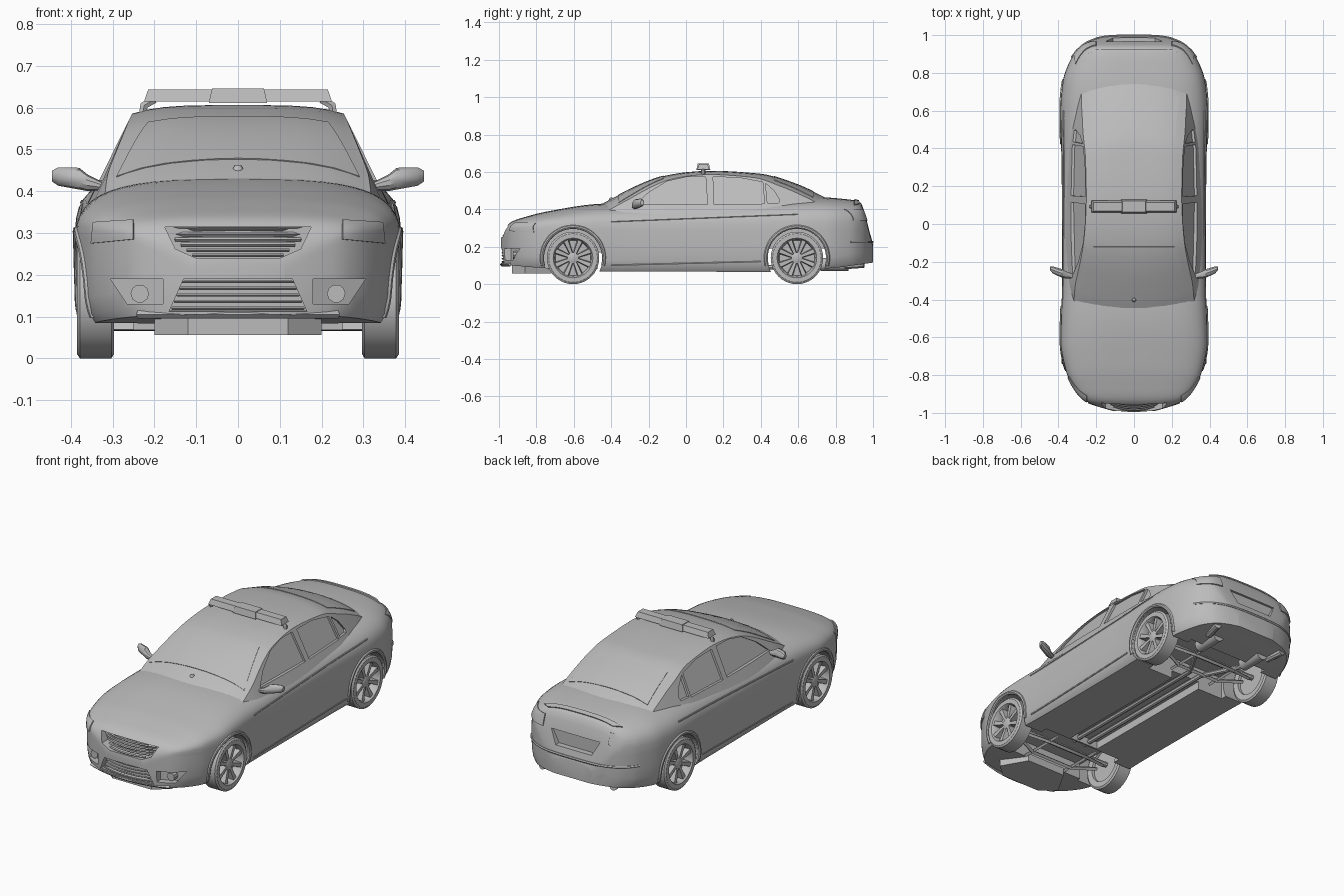
import bpy, bmesh, math
from mathutils import Vector
from mathutils.bvhtree import BVHTree

if "Cube" in bpy.data.objects:
    bpy.data.objects.remove(bpy.data.objects["Cube"])

GREY = (0.5, 0.5, 0.5, 1)
paint = bpy.data.materials.new("grey_paint")
paint.use_nodes = True
paint.diffuse_color = GREY
paint.node_tree.nodes["Principled BSDF"].inputs["Base Color"].default_value = GREY
parts = []


def keep(name, data):
    ob = bpy.data.objects.new(name, data)
    bpy.context.collection.objects.link(ob)
    data.materials.append(paint)
    parts.append(ob)
    return ob


def mesh(name, verts, faces):
    me = bpy.data.meshes.new(name)
    me.from_pydata([tuple(v) for v in verts], [], faces)
    bm = bmesh.new()
    bm.from_mesh(me)
    bmesh.ops.recalc_face_normals(bm, faces=bm.faces)
    bm.to_mesh(me)
    bm.free()
    return keep(name, me)


def loft(name, rings, caps=True, wrap=False):
    n, m = len(rings[0]), len(rings)
    faces = [(i * n + j, i * n + (j + 1) % n, (i + 1) % m * n + (j + 1) % n, (i + 1) % m * n + j)
             for i in range(m if wrap else m - 1) for j in range(n)]
    if caps and not wrap:
        faces += [tuple(range(n)), tuple(range((m - 1) * n, m * n))]
    return mesh(name, [p for r in rings for p in r], faces)


def box(name, x0, x1, y0, y1, z0, z1, taper=0):
    lo = [(x0, y0, z0), (x1, y0, z0), (x1, y1, z0), (x0, y1, z0)]
    t = taper
    hi = [(x0 + t, y0 + t, z1), (x1 - t, y0 + t, z1), (x1 - t, y1 - t, z1), (x0 + t, y1 - t, z1)]
    return loft(name, [lo, hi])


def tube(name, path, r, res=2, cyclic=False):
    cu = bpy.data.curves.new(name, "CURVE")
    cu.dimensions = "3D"
    cu.bevel_depth, cu.bevel_resolution, cu.use_fill_caps = r, res, True
    sp = cu.splines.new("POLY")
    sp.points.add(len(path) - 1)
    for p, c in zip(sp.points, path):
        p.co = (*c, 1)
    sp.use_cyclic_u = cyclic
    return keep(name, cu)


def cut(ob, cutter):
    mod = ob.modifiers.new("cut", "BOOLEAN")
    mod.operation, mod.solver, mod.object = "DIFFERENCE", "EXACT", cutter
    bpy.context.view_layer.objects.active = ob
    bpy.ops.object.modifier_apply(modifier=mod.name)
    parts.remove(cutter)
    bpy.data.objects.remove(cutter)


def curve(*pts):
    """Monotone smooth curve through the points."""
    d = [(b[1] - a[1]) / (b[0] - a[0]) for a, b in zip(pts, pts[1:])]
    m = [d[0]] + [2 * p * q / (p + q) if p * q > 0 else 0 for p, q in zip(d, d[1:])] + [d[-1]]

    def f(t):
        t = min(max(t, pts[0][0]), pts[-1][0])
        i = next(k for k in range(len(d)) if t <= pts[k + 1][0])
        h = pts[i + 1][0] - pts[i][0]
        s = (t - pts[i][0]) / h
        return ((1 + 2 * s) * (1 - s) ** 2 * pts[i][1] + s * (1 - s) ** 2 * h * m[i]
                + s * s * (3 - 2 * s) * pts[i + 1][1] + s * s * (s - 1) * h * m[i + 1])
    return f


def mirrored(half, y):
    return [(x, y, z) for x, z in half] + [(-x, y, z) for x, z in half[-2:0:-1]]


# Lower body
deck = curve((-.99, .25), (-.97, .295), (-.93, .335), (-.85, .362), (-.75, .387), (-.45, .43),
             (0, .44), (.7, .465), (.85, .455), (.93, .44), (.955, .385), (.98, .29), (1, .21))
width = curve((-.99, .11), (-.97, .18), (-.94, .25), (-.88, .31), (-.78, .36), (-.62, .388),
              (-.3, .381), (.3, .383), (.6, .39), (.75, .378), (.88, .33), (.95, .265), (.98, .2), (1, .12))
floor = curve((-.99, .105), (-.75, .085), (-.43, .068), (.43, .066), (.77, .085), (1, .115))
rings = []
for i in range(81):
    y = .005 - .995 * math.cos(math.pi * i / 80)
    w, zt, zb = width(y), deck(y), floor(y)
    belt = min(.29, zt - .05)
    half = [(0, zb), (w * .5, zb), (w * .93, zb), (w * .97, zb + .02), (w * .995, zb + .06)]
    half += [(w * 1, belt * .45 + .11 * .55 + .02)] if belt > .2 else [(w, belt - .02)]
    for k in range(13):
        a = math.pi / 2 * k / 12
        half.append((w * max(math.cos(a), 0) ** .667 if k < 12 else 0,
                     belt + (zt - belt) * math.sin(a) ** .667))
    rings.append(mirrored(half, y))
body = loft("body", rings)

# Cabin
roof = curve((-.48, .41), (-.42, .445), (-.19, .555), (-.11, .58), (.02, .6), (.13, .606),
             (.4, .59), (.56, .545), (.72, .475), (.8, .43))
base = curve((-.48, .3), (-.3, .335), (0, .346), (.4, .342), (.6, .318), (.8, .27))


def wall(y, z):
    return base(y) - (z - .4) * .5


rings = []
for i in range(49):
    y = -.48 + 1.28 * i / 48

    def top(u):
        lean = min(max((y - .1) / .4, -1), 1)
        return max(roof(y + .06 * u * u * lean) - .02 * u ** 4, .365)
    e = top(1)
    half = [(0, .35)] + [(wall(y, z), z) for z in (.35 + (e - .35) * k / 6 for k in range(7))]
    half += [(wall(y, e) * u - .004 * (u > .9), top(u)) for u in (.94, .85, .7, .5, .25, 0)]
    rings.append(mirrored(half, y))
cabin = loft("cabin", rings)
tree = {}
for key, ob in (("body", body), ("cabin", cabin)):
    tree[key] = BVHTree.FromPolygons([v.co for v in ob.data.vertices],
                                     [p.vertices for p in ob.data.polygons])


def hit(key, start, way, lift):
    p, n, _, _ = tree[key].ray_cast(Vector(start), Vector(way))
    if p is None:
        p, n, _, _ = tree[key].find_nearest(Vector(start))
    return p - Vector(way) * lift


def patch(name, key, corners, start, way, lift=.004, n=10):
    """Thin plate projected onto a surface; start maps a flat point to a ray origin."""
    a, b, c, d = [Vector(p) for p in corners]
    grid = []
    for i in range(n + 1):
        for j in range(n + 1):
            s, t = i / n, j / n
            p = a.lerp(b, s).lerp(d.lerp(c, s), t)
            grid.append(hit(key, start(p), way, lift))
    m = n + 1
    ob = mesh(name, grid, [(i * m + j, i * m + j + 1, (i + 1) * m + j + 1, (i + 1) * m + j)
                           for i in range(n) for j in range(n)])
    mod = ob.modifiers.new("plate", "SOLIDIFY")
    mod.thickness, mod.offset = .006, 0


# Side windows, recessed in the cabin
windows = [[(-.27, .425), (-.2, .49), (-.1, .55), (0, .572), (.105, .574), (.115, .425)],
           [(.15, .425), (.145, .573), (.28, .57), (.41, .545), (.42, .43)],
           [(.435, .435), (.425, .54), (.47, .5), (.5, .45), (.495, .435)]]
for s in (1, -1):
    for o in windows:
        cut(cabin, loft("window_cutter", [[(s * (wall(y, z) + d), y, z) for y, z in o]
                                          for d in (-.013, .08)]))

# Windscreen, rear glass, lamps and boot panel
sky, ahead, behind = (lambda p: (p.x, p.y, 1)), (lambda p: (p.x, -2, p.y)), (lambda p: (p.x, 2, p.y))
patch("windscreen", "cabin", [(-.29, -.36), (.29, -.36), (.215, -.12), (-.215, -.12)], sky, (0, 0, -1), 0)
patch("rear_glass", "cabin", [(-.215, .47), (.215, .47), (.24, .68), (-.24, .68)], sky, (0, 0, -1), 0)
patch("boot_lip", "body", [(-.24, .9), (.24, .9), (.2, .925), (-.2, .925)], sky, (0, 0, -1))
for s, side in ((1, "left"), (-1, "right")):
    patch(side + "_headlamp", "body", [(s * .25, .285), (s * .35, .275), (s * .345, .325), (s * .25, .33)],
          ahead, (0, 1, 0))
    patch(side + "_tail_lamp", "body", [(s * .2, .34), (s * .32, .34), (s * .31, .4), (s * .2, .4)],
          behind, (0, -1, 0))
    # Belt crease and sill seam
    for label, za, zb, ya, yb in (("belt_line", .335, .375, -.4, .6), ("sill_line", .1, .12, -.4, .4)):
        path = [(s, ya + (yb - ya) * k / 20, za + (zb - za) * k / 20) for k in range(21)]
        tube(side + "_" + label, [hit("body", p, (-s, 0, 0), 0) for p in path], .004, 1)
tube("rear_bumper_crease", [hit("body", (.33 * k / 12, 2, .225), (0, -1, 0), 0)
                            for k in range(-12, 13)], .007, 1)

# Wheel wells, grille, intakes, plate recess and underside bays
AXLES = {"front": -.604, "rear": .593}
for y in AXLES.values():
    for s in (1, -1):
        cut(body, loft("well_cutter", [[(s * x, y + .158 * math.cos(a), .14 + .158 * math.sin(a))
                                        for a in (math.tau * k / 48 for k in range(48))] for x in (.24, .5)]))


def cut_front(outline, depth):
    cut(body, loft("front_cutter", [[(x, y, z) for x, z in outline] for y in (-1.2, depth)]))


cut_front([(-.175, .314), (.175, .314), (.15, .262), (.1, .24), (-.1, .24), (-.15, .262)], -.925)
cut_front([(-.13, .19), (.13, .19), (.165, .112), (-.165, .112)], -.93)
for s in (1, -1):
    cut(body, loft("intake_cutter", [[(s * x, y0 + (x - .17) * k, z) for x, z in
                                      ((.18, .19), (.305, .19), (.265, .13), (.18, .13))]
                                     for y0, k in ((-1.2, 0), (-.94, .55))]))
cut(body, loft("plate_cutter", [[(x, y, z) for x, z in ((-.15, .34), (.15, .34), (.11, .265), (-.11, .265))]
                                for y in (.955, 1.2)]))
for dims in ((-.09, .09, -.41, .43, 0, .11), (-.25, .25, .42, .77, 0, .19), (-.25, .25, -.73, -.42, 0, .17)):
    cut(body, box("bay_cutter", *dims))


def bar(name, w, z, y, bow, r=.005):
    tube(name, [(w * k / 8, y + bow * (k / 8) ** 2, z) for k in range(-8, 9)], r, 0)


for k in range(6):
    z = .247 + .0125 * k
    bar("grille_bar", min(.108 + .014 * k, .17), z, -.985 + .009 * k, .02 + .004 * k)
for k in range(5):
    bar("lower_grille_bar", .158 - .006 * k, .12 + .016 * k, -.982, .03, .004)
bar("grille_surround", .175, .317, -.945, .03, .006)
bar("chin_lip", .24, .105, -.985, .045, .01)
for s in (1, -1):
    tube("fog_lamp", [(s * .235, -.925, .155), (s * .235, -.89, .155)], .022, 3)

# Wheels with spoked rims and flared arches
PROFILE = [(.3, .098), (.297, .13), (.303, .14), (.378, .14), (.385, .13), (.385, .106), (.377, .1), (.34, .094)]
for place, yc in AXLES.items():
    for s, side in ((1, "left"), (-1, "right")):
        tag = place + "_" + side

        def at(x, r, a):
            return (s * x, yc + r * math.cos(a), .14 + r * math.sin(a))
        loft(tag + "_tyre", [[at(x, r, math.tau * k / 40) for x, r in PROFILE] for k in range(40)], wrap=True)
        loft(tag + "_rim_back", [[at(x, .099, math.tau * k / 40) for k in range(40)] for x in (.315, .338)])
        loft(tag + "_hub", [[at(x, r, math.tau * k / 20) for k in range(20)]
                            for x, r in ((.33, .03), (.37, .03), (.375, .018))])
        for k in range(8):
            a = math.tau * (k + .5) / 8
            loft(tag + "_spoke", [[at(x, r, a + e) for x, e in ((.335, -t), (x1, -t * .7), (x1, t * .7), (.335, t))]
                                  for r, x1, t in ((.02, .37, .5), (.1, .378, .17))])
        tube(tag + "_arch", [hit("body", (s, p[1], p[2]), (-s, 0, 0), -.004) for p in
                             (at(0, .166, math.radians(-14 + 208 * k / 30)) for k in range(31))], .011, 2)

# Door mirrors
for s, side in ((1, "left"), (-1, "right")):
    shape = []
    for x, y, z, dy, dz in ((.325, -.275, .412, .012, .01), (.36, -.27, .42, .02, .02),
                            (.38, -.262, .43, .024, .026), (.43, -.243, .435, .02, .022), (.445, -.234, .436, .01, .013)):
        shape.append([(s * x, y + dy * math.cos(a), z + dz * math.sin(a))
                      for a in (math.tau * (k + .5) / 10 for k in range(10))])
    loft(side + "_mirror", shape)

# Roof light bar and sensor dome
box("light_bar", -.225, .225, .06, .125, .614, .643, .01)
box("light_bar_centre", -.07, .07, .055, .13, .611, .646, .008)
for s in (1, -1):
    tube("light_bar_foot", [(s * .2, .092, .62), (s * .225, .092, .605), (s * .228, .092, .58)], .011, 1)
loft("sensor_dome", [[(r * math.cos(a), -.4 + r * math.sin(a), z) for a in (math.tau * k / 16 for k in range(16))]
                     for r, z in ((.013, .445), (.012, .455), (.007, .462))])

# Underside: tray, axles, subframes, exhaust
loft("front_tray", [[(x, y, z) for x, y in ((-.12, -.72), (-.2, -.86), (-.12, -.93), (.12, -.93), (.2, -.86), (.12, -.72))]
                    for z in (.056, .1)])
for place, yc in AXLES.items():
    tube(place + "_axle", [(-.32, yc, .14), (.32, yc, .14)], .014)
    for dy in (-.07, .07):
        tube(place + "_subframe", [(-.27, yc + dy / 3, .11), (-.13, yc + dy, .085),
                                   (.13, yc + dy, .085), (.27, yc + dy / 3, .11)], .011, 0)
    for x in (-.13, .13):
        tube(place + "_subframe_rail", [(x, yc - .13, .09), (x, yc + .13, .09)], .01, 0)
for s, side in ((1, "left"), (-1, "right")):
    tube(side + "_exhaust_pipe", [(s * .035, -.45, .09), (s * .035, .5, .09), (s * .16, .72, .1)], .013)
    tube(side + "_muffler", [(s * .15, .72, .105), (s * .15, .87, .105)], .035, 4)
    tube(side + "_exhaust_tip", [(s * .2, .85, .1), (s * .22, .95, .107)], .021, 3)

# Convert the tubes and shade everything smooth with sharp creases
bpy.ops.object.select_all(action="DESELECT")
for ob in parts:
    ob.select_set(True)
bpy.context.view_layer.objects.active = body
bpy.ops.object.convert(target="MESH")
bpy.ops.object.shade_smooth_by_angle(angle=math.radians(32))
